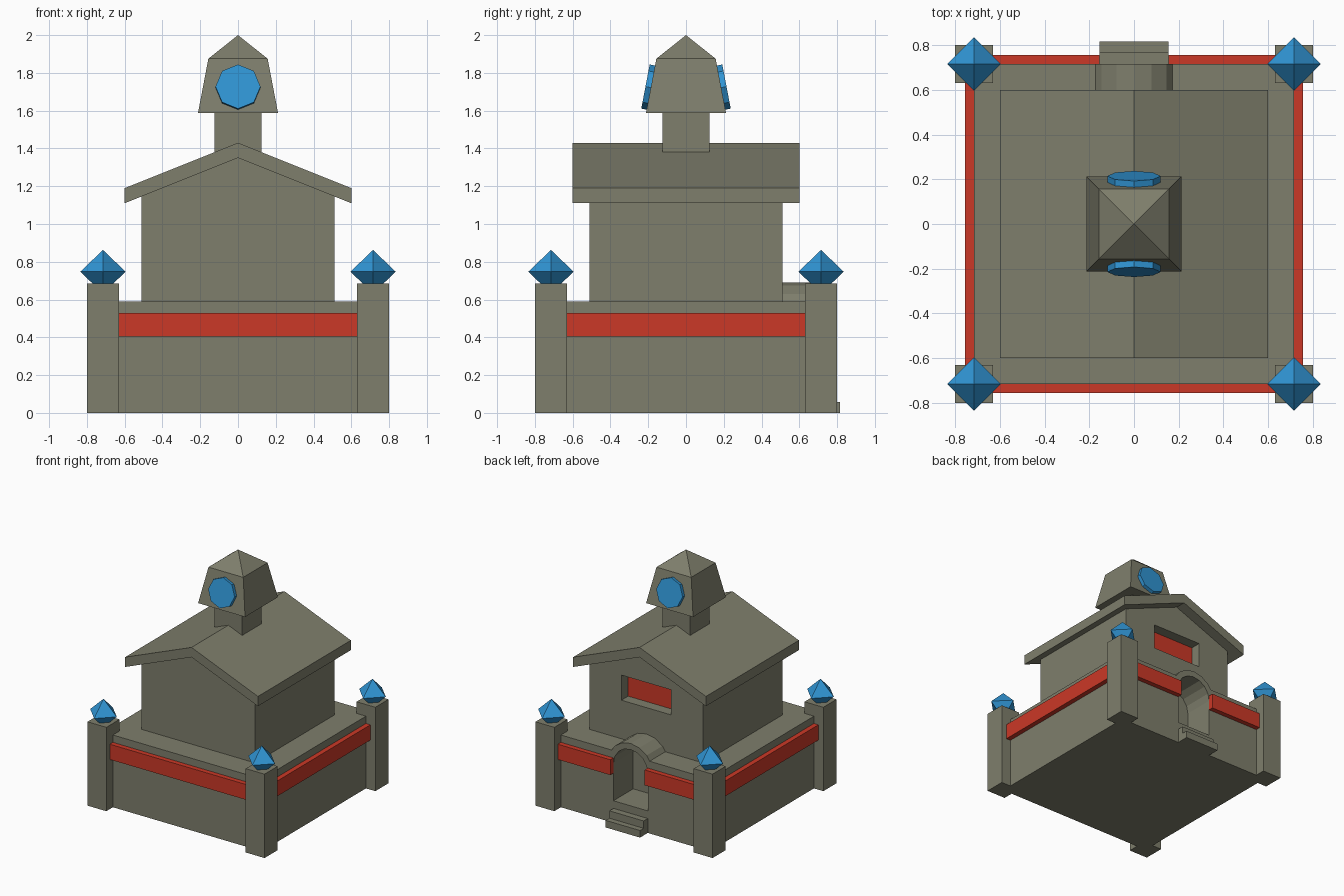
import bpy, bmesh, math
from mathutils import Matrix

if "Cube" in bpy.data.objects:
    bpy.data.objects.remove(bpy.data.objects["Cube"])


def colour(name, rgb):
    m = bpy.data.materials.new(name)
    m.diffuse_color = (*rgb, 1)
    m.use_nodes = True
    m.node_tree.nodes["Principled BSDF"].inputs["Base Color"].default_value = m.diffuse_color
    return m


STONE = colour("stone", (0.21, 0.21, 0.15))
RED = colour("red", (0.60, 0.04, 0.02))
BLUE = colour("blue", (0.03, 0.30, 0.66))


def finish(name, bm, mat):
    bmesh.ops.recalc_face_normals(bm, faces=bm.faces[:])
    me = bpy.data.meshes.new(name)
    bm.to_mesh(me)
    bm.free()
    if mat:
        me.materials.append(mat)
    ob = bpy.data.objects.new(name, me)
    bpy.context.collection.objects.link(ob)
    return ob


def prism(name, profile, y0, y1, mat=STONE):
    """Extrude an (x, z) outline from y0 to y1."""
    bm = bmesh.new()
    face = bm.faces.new([bm.verts.new((x, y0, z)) for x, z in profile])
    ext = bmesh.ops.extrude_face_region(bm, geom=[face])["geom"]
    bmesh.ops.translate(bm, vec=(0, y1 - y0, 0),
                        verts=[v for v in ext if isinstance(v, bmesh.types.BMVert)])
    return finish(name, bm, mat)


def box(name, x0, x1, y0, y1, z0, z1, mat=STONE):
    return prism(name, [(x0, z0), (x1, z0), (x1, z1), (x0, z1)], y0, y1, mat)


def arch(r, spring, bottom):
    """Eight-segment round arch outline standing on z = bottom."""
    arc = [(r * math.cos(i * math.pi / 8), spring + r * math.sin(i * math.pi / 8))
           for i in range(9)]
    return [(-r, bottom), (r, bottom)] + arc


def cut(ob, cutter):
    mod = ob.modifiers.new("cut", 'BOOLEAN')
    mod.operation, mod.solver, mod.object = 'DIFFERENCE', 'EXACT', cutter


# Base, entrance arch and house body
B = 0.715
base = box("base", -B, B, -B, B, 0, 0.59)
hood = prism("entrance_arch", arch(0.205, 0.485, 0.30), 0.44, B)
house = prism("house", [(-0.512, 0.57), (0.512, 0.57), (0.512, 1.15),
                        (0, 1.36), (-0.512, 1.15)], -0.512, 0.512)

# Entrance tunnel and window recess at the back
door_cut = prism("door_cutter", arch(0.155, 0.485, 0.18), 0.46, 0.9, None)
window_cut = box("window_cutter", -0.225, 0.225, 0.42, 0.7, 0.905, 1.11, None)
for c in (door_cut, window_cut):
    c.hide_render = True
    c.hide_set(True)
for ob in (base, hood, house):
    cut(ob, door_cut)
cut(house, window_cut)
box("window_panel", -0.225, 0.225, 0.41, 0.425, 0.905, 1.11, RED)

# Entrance steps
box("lower_step", -0.155, 0.155, 0.70, 0.815, 0, 0.058)
box("upper_step", -0.155, 0.155, 0.70, 0.768, 0.058, 0.118)

# Red band around the base, open at the entrance
E = 0.755
box("front_band", -0.66, 0.66, -E, -0.71, 0.405, 0.53, RED)
for s, side in ((-1, "left"), (1, "right")):
    box(side + "_band", *sorted((s * 0.71, s * E)), -0.66, 0.66, 0.405, 0.53, RED)
    box("back_band_" + side, *sorted((s * 0.155, s * 0.66)), 0.71, E, 0.405, 0.53, RED)

# Corner pillars with crystals
for sx, side in ((-1, "left"), (1, "right")):
    for sy, end in ((-1, "front"), (1, "back")):
        box(f"{end}_{side}_pillar", *sorted((sx * 0.63, sx * 0.8)),
            *sorted((sy * 0.63, sy * 0.8)), 0, 0.685)
        bm = bmesh.new()
        for z, r1, r2 in ((0.805, 0.12, 0), (0.69, 0, 0.12)):
            bmesh.ops.create_cone(bm, segments=4, radius1=r1, radius2=r2, depth=0.115,
                                  matrix=Matrix.Translation((sx * B, sy * B, z)))
        bmesh.ops.remove_doubles(bm, verts=bm.verts[:], dist=0.001)
        finish(f"{end}_{side}_crystal", bm, BLUE)

# Gabled roof
prism("roof", [(-0.6, 1.11), (0, 1.35), (0.6, 1.11),
               (0.6, 1.19), (0, 1.43), (-0.6, 1.19)], -0.6, 0.6)

# Tower neck and tapered head with pyramid cap
box("tower_neck", -0.125, 0.125, -0.125, 0.125, 1.36, 1.60)
bm = bmesh.new()
rings = [[bm.verts.new((sx * h, sy * h, z)) for sx, sy in ((-1, -1), (1, -1), (1, 1), (-1, 1))]
         for h, z in ((0.212, 1.587), (0.157, 1.875))]
apex = bm.verts.new((0, 0, 2.0))
bm.faces.new(rings[0])
for i in range(4):
    j = (i + 1) % 4
    bm.faces.new((rings[0][i], rings[0][j], rings[1][j], rings[1][i]))
    bm.faces.new((rings[1][i], rings[1][j], apex))
finish("tower_head", bm, STONE)

# Octagonal discs lying on the sloped tower faces
tilt = math.atan2(0.055, 0.288)
for s, end in ((-1, "front"), (1, "back")):
    bm = bmesh.new()
    bmesh.ops.create_cone(bm, cap_ends=True, segments=8, radius1=0.119, radius2=0.119,
                          depth=0.06, matrix=Matrix.Translation((0, s * 0.185, 1.722))
                          @ Matrix.Rotation(-s * (math.pi / 2 - tilt), 4, 'X'))
    finish(end + "_disc", bm, BLUE)
